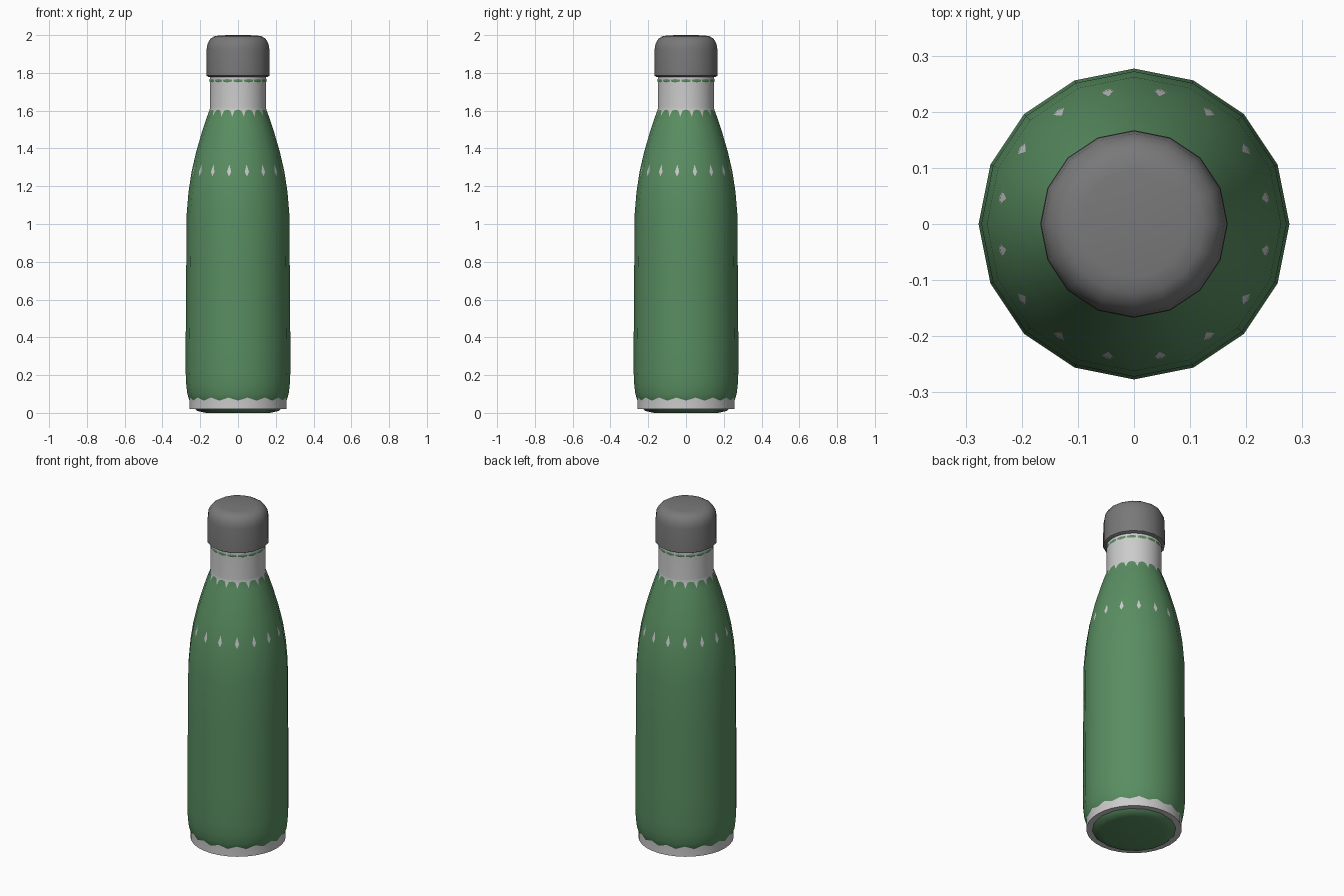
import bpy, bmesh, math

if "Cube" in bpy.data.objects:
    bpy.data.objects.remove(bpy.data.objects["Cube"])


def material(name, color):
    m = bpy.data.materials.new(name)
    m.diffuse_color = color
    m.use_nodes = True
    m.node_tree.nodes["Principled BSDF"].inputs["Base Color"].default_value = m.diffuse_color
    return m


def lathe(name, profile, sides, mat=None, angle=40):
    """Turn an (r, z) profile around z; r = 0 closes it with a pole."""
    bm = bmesh.new()
    rings = []
    for r, z in profile:
        if r == 0:
            rings.append([bm.verts.new((0, 0, z))] * sides)
        else:
            rings.append([bm.verts.new((r * math.cos(2 * math.pi * i / sides),
                                        r * math.sin(2 * math.pi * i / sides), z))
                          for i in range(sides)])
    for a, b in zip(rings, rings[1:]):
        for i in range(sides):
            j = (i + 1) % sides
            quad = list(dict.fromkeys((a[i], a[j], b[j], b[i])))
            bm.faces.new(quad)
    bmesh.ops.recalc_face_normals(bm, faces=bm.faces)
    me = bpy.data.meshes.new(name)
    bm.to_mesh(me)
    bm.free()
    ob = bpy.data.objects.new(name, me)
    bpy.context.collection.objects.link(ob)
    if mat:
        me.materials.append(mat)
    bpy.ops.object.select_all(action='DESELECT')
    ob.select_set(True)
    bpy.context.view_layer.objects.active = ob
    bpy.ops.object.shade_smooth_by_angle(angle=math.radians(angle))
    return ob


green = material("green_coat", (0.10, 0.27, 0.12, 1))
steel = material("steel", (0.55, 0.55, 0.55, 1))
grey = material("cap_grey", (0.19, 0.19, 0.19, 1))

# Green coated shell: 16 sides, slips under the steel at the neck and base
lathe("coated_body", [
    (0, 0.005), (0.17, 0.0), (0.215, 0.01), (0.235, 0.03), (0.257, 0.065),
    (0.268, 0.10), (0.274, 0.15), (0.277, 0.21), (0.277, 0.38),
    (0.274, 0.78), (0.272, 1.05), (0.262, 1.17), (0.246, 1.275),
    (0.222, 1.38), (0.19, 1.49), (0.167, 1.56), (0.148, 1.61),
    (0.146, 1.64), (0.146, 1.745), (0.1515, 1.754), (0.1515, 1.764),
    (0.146, 1.772), (0, 1.772)], 16, green)

# Steel inner bottle: 32 sides, shows at the base, the neck and as shoulder dots
lathe("steel_liner", [
    (0, 0.02), (0.257, 0.021), (0.257, 0.085), (0.262, 0.15),
    (0.263, 0.4), (0.262, 1.05), (0.253, 1.17), (0.2424, 1.275),
    (0.216, 1.38), (0.184, 1.49), (0.1635, 1.56), (0.15, 1.60),
    (0.149, 1.62), (0.149, 1.79), (0, 1.79)], 32, steel, 30)

# Screw cap with rounded top
lathe("cap", [
    (0, 1.778), (0.155, 1.778), (0.167, 1.785), (0.166, 1.925), (0.161, 1.955),
    (0.147, 1.98), (0.125, 1.994), (0.095, 1.999), (0, 2.0)], 16, grey, 50)
